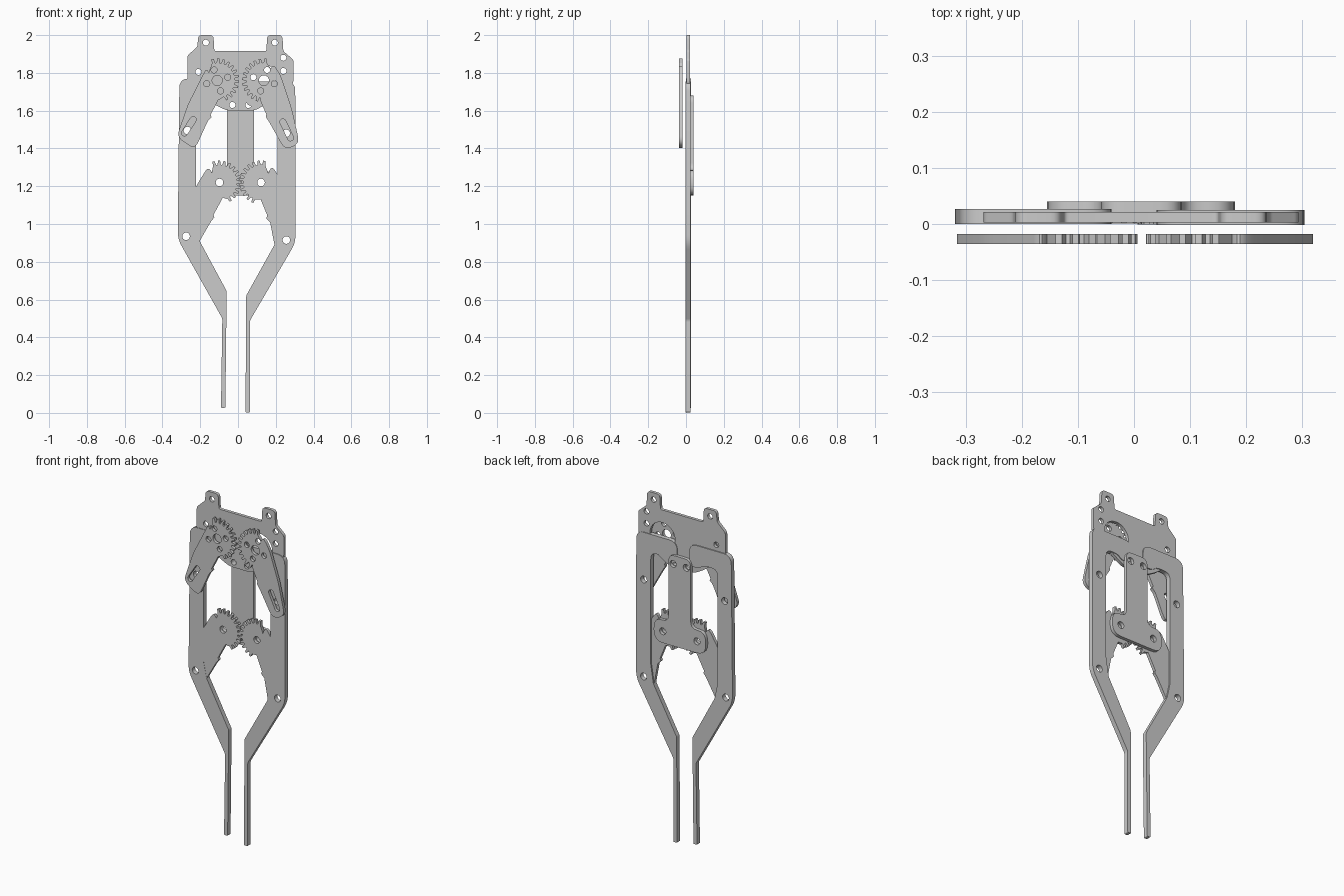
import bpy
from math import sin, cos, pi, radians, atan2, hypot
from mathutils import Vector


def circle(x, z, r, n=24):
    return [(x + r * cos(2 * pi * i / n), z + r * sin(2 * pi * i / n)) for i in range(n)]


def slot(x0, z0, x1, z1, r, n=8):
    a = atan2(z1 - z0, x1 - x0)
    ends = ((x0, z0, a + pi / 2), (x1, z1, a - pi / 2))
    return [(x + r * cos(b + pi * i / n), z + r * sin(b + pi * i / n))
            for x, z, b in ends for i in range(n + 1)]


def rounded(points, n=5):
    """Outline from (x, z) or (x, z, fillet) corners."""
    out = []
    for i, p in enumerate(points):
        r = p[2] if len(p) > 2 else 0
        c = Vector(p[:2])
        if not r:
            out.append(tuple(c))
            continue
        u = Vector(points[i - 1][:2]) - c
        v = Vector(points[(i + 1) % len(points)][:2]) - c
        a = c + u.normalized() * min(r, u.length * .48)
        b = c + v.normalized() * min(r, v.length * .48)
        for k in range(n + 1):
            t = k / n
            out.append(tuple(a * (1 - t) ** 2 + c * 2 * t * (1 - t) + b * t * t))
    return out


def teeth(x, z, start, count, side, pitch=360 / 24, tip=.116, root=.094):
    """Run of gear teeth, mirrored when side is -1."""
    pts = []
    for i in range(count):
        for f, r in ((0, root), (.27, root), (.42, tip), (.80, tip), (.95, root)):
            a = radians(start + (i + f) * pitch)
            pts.append((x + side * r * cos(a), z + r * sin(a)))
    return pts


def plate(name, outline, holes, y0, y1):
    """Flat plate in the xz plane with cut-through holes."""
    cu = bpy.data.curves.new(name, 'CURVE')
    cu.dimensions = '2D'
    cu.fill_mode = 'BOTH'
    cu.extrude = (y1 - y0) / 2
    for loop in [outline] + holes:
        sp = cu.splines.new('POLY')
        sp.points.add(len(loop) - 1)
        for q, (x, z) in zip(sp.points, loop):
            q.co = (x, z, 0, 1)
        sp.use_cyclic_u = True
    ob = bpy.data.objects.new(name, cu)
    ob.location = (0, (y0 + y1) / 2, 0)
    ob.rotation_euler = (pi / 2, 0, 0)
    bpy.context.collection.objects.link(ob)
    bpy.ops.object.select_all(action='DESELECT')
    ob.select_set(True)
    bpy.context.view_layer.objects.active = ob
    bpy.ops.object.convert(target='MESH')
    ob = bpy.context.object
    bpy.ops.object.mode_set(mode='EDIT')
    bpy.ops.mesh.select_all(action='SELECT')
    bpy.ops.mesh.remove_doubles(threshold=.0001)
    bpy.ops.object.mode_set(mode='OBJECT')
    bpy.ops.object.shade_smooth_by_angle(angle=radians(25))
    return ob


# Mounting plate with two ears and a motor opening
plate('mounting_plate', rounded([
    (-.21, 2, .02), (-.13, 2, .02), (-.125, 1.915, .01), (.15, 1.915, .01),
    (.155, 2, .02), (.235, 2, .02), (.24, 1.915, .01), (.293, 1.87, .01),
    (.293, 1.74, .02), (.14, 1.63, .03), (.09, 1.6, .03), (-.06, 1.6, .03),
    (-.12, 1.63, .03), (-.268, 1.74, .02), (-.268, 1.89, .01), (-.215, 1.94, .01)]),
    [circle(x, z, .016) for x, z in ((-.17, 1.96), (.195, 1.96), (.24, 1.88),
     (.24, 1.81), (-.21, 1.805), (-.03, 1.63), (.055, 1.63))]
    + [circle(.137, 1.76, .082, 36)], .003, .021)

# Hooked fingers
plate('left_finger', rounded([
    (-.31, 1.77, .05), (-.04, 1.77, .05), (-.04, 1.64, .05), (-.105, 1.64, .03),
    (-.13, 1.665, .03), (-.222, 1.665, .04), (-.222, 1.0), (-.203, .91),
    (-.06, .645, .01), (-.067, .027, .005), (-.09, .027, .005), (-.083, .5, .01),
    (-.319, .92, .04)]),
    [circle(-.275, .935, .02), circle(-.268, 1.495, .02)], 0, .027)
plate('right_finger', rounded([
    (.303, 1.755, .05), (.04, 1.755, .05), (.04, 1.625, .05), (.105, 1.625, .03),
    (.13, 1.65, .03), (.21, 1.65, .04), (.21, 1.0), (.193, .89),
    (.043, .62, .01), (.04, .003, .005), (.064, .003, .005), (.064, .49, .01),
    (.304, .9, .04)]),
    [circle(.256, .915, .02), circle(.255, 1.48, .02)], -.002, .025)

# Geared drive arms at the front
for name, x, s, tail, cut, start in (
        ('left_drive_arm', -.11, 1,
         [(-.165, 1.83, .03), (-.265, 1.634, .03), (-.325, 1.46, .04), (-.228, 1.395, .04),
          (-.16, 1.545, .01), (-.14, 1.565), (-.145, 1.578), (-.105, 1.655)],
         (-.283, 1.482, -.237, 1.553), -72),
        ('right_drive_arm', .137, -1,
         [(.185, 1.85, .03), (.225, 1.79, .03), (.285, 1.61, .03), (.326, 1.425, .04), (.248, 1.392, .04),
          (.165, 1.54, .01), (.148, 1.565), (.15, 1.58), (.115, 1.66)],
         (.278, 1.456, .238, 1.54), -80)):
    holes = [circle(x, 1.76, .027)]
    for a in (17, 107, 197, 287):
        holes.append(circle(x + s * .058 * cos(radians(a)), 1.76 + .058 * sin(radians(a)), .016))
    plate(name, teeth(x, 1.76, start, 12, s) + rounded(tail),
          holes + [slot(*cut, .016)], -.036, -.018)

# Geared links between centre and fingers
for name, x, s, tail, pivot, start, y0 in (
        ('left_link', -.098, 1,
         [(-.155, 1.31, .04), (-.225, 1.195, .03), (-.31, .95, .04), (-.27, .89, .03), (-.203, .91),
          (-.142, 1.015), (-.125, 1.035), (-.13, 1.048), (-.08, 1.14)],
         (-.275, .935), -68, .001),
        ('right_link', .122, -1,
         [(.175, 1.315, .05), (.215, 1.255, .03), (.296, .92, .04), (.25, .875, .03), (.193, .89),
          (.17, 1.01), (.15, 1.03), (.155, 1.045), (.12, 1.13)],
         (.256, .915), -75.5, -.001)):
    plate(name, teeth(x, 1.22, start, 12, s) + rounded(tail),
          [circle(x, 1.22, .02), circle(*pivot, .02)], y0, y0 + .018)

# Rear T bracket
plate('rear_bracket', rounded([
    (-.058, 1.68, .04), (.085, 1.68, .04), (.085, 1.285, .04), (.18, 1.285, .06),
    (.18, 1.152, .06), (-.155, 1.152, .06), (-.155, 1.285, .06), (-.058, 1.285, .04)]),
    [circle(x, z, .02) for x, z in ((-.098, 1.22), (.122, 1.22), (-.03, 1.63), (.055, 1.63))],
    .021, .04)
